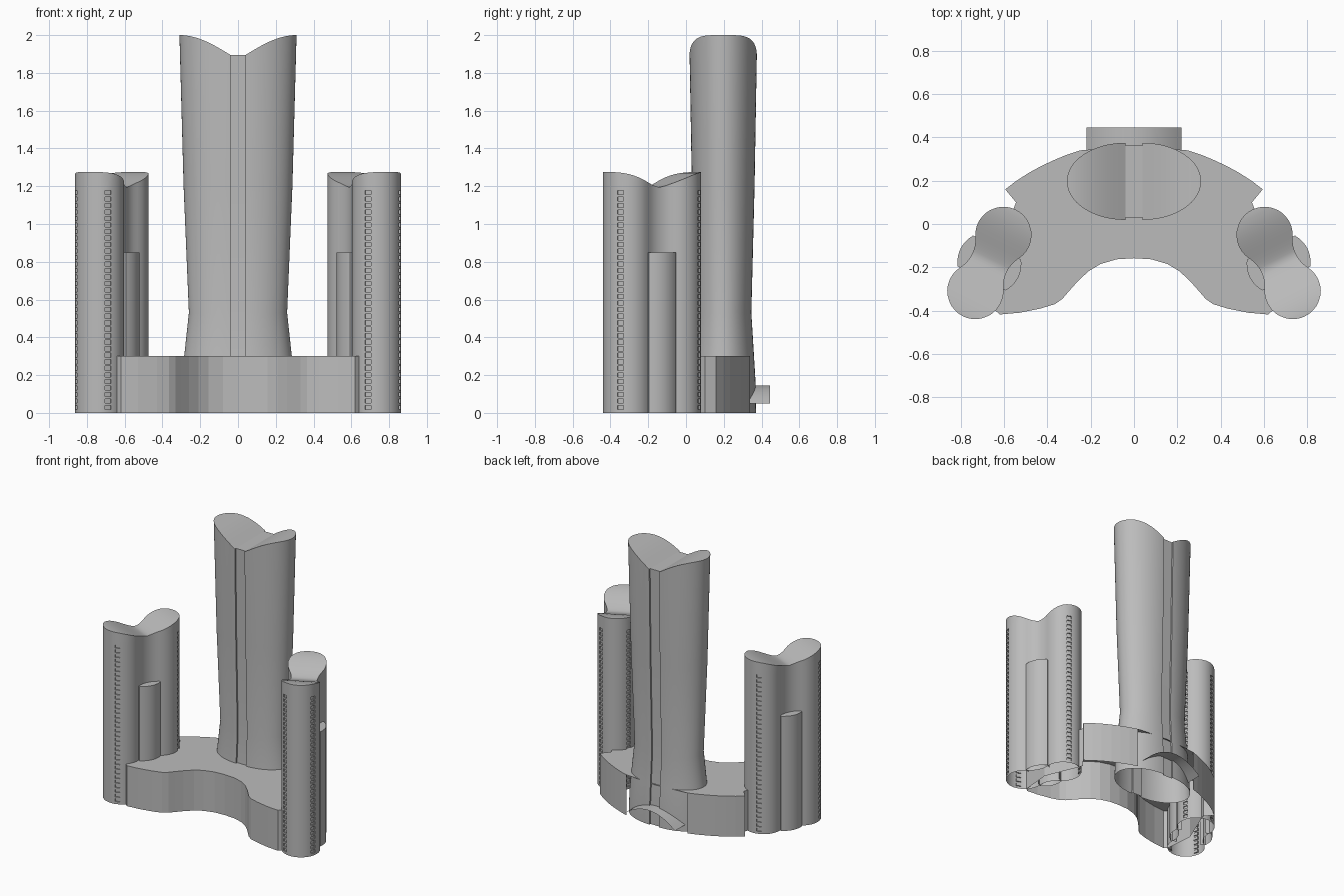
import bpy, bmesh, math
from math import sin, cos, radians, pi, sqrt
from mathutils import Vector

if "Cube" in bpy.data.objects:
    bpy.data.objects.remove(bpy.data.objects["Cube"])

stone = bpy.data.materials.new("warm_grey")
stone.diffuse_color = (0.5, 0.5, 0.5, 1)
stone.use_nodes = True
stone.node_tree.nodes["Principled BSDF"].inputs["Base Color"].default_value = stone.diffuse_color


def finish(bm, name, smooth=0):
    me = bpy.data.meshes.new(name)
    bm.to_mesh(me)
    bm.free()
    me.materials.append(stone)
    ob = bpy.data.objects.new(name, me)
    bpy.context.collection.objects.link(ob)
    if smooth:
        bpy.ops.object.select_all(action='DESELECT')
        ob.select_set(True)
        bpy.context.view_layer.objects.active = ob
        bpy.ops.object.shade_smooth_by_angle(angle=radians(smooth))
    return ob


def ring(half):
    """Closed outline from a half profile running end to end."""
    return [(u, -v) for u, v in half] + [(u, v) for u, v in half[-2:0:-1]]


def loft(bm, rings, cap=True):
    """Open-bottomed shell through equal rings; the cap is made of cross strips."""
    vs = [[bm.verts.new(p) for p in r] for r in rings]
    m = len(vs[0])
    walls = [[bm.faces.new((a[i], a[(i + 1) % m], b[(i + 1) % m], b[i]))
              for i in range(m)] for a, b in zip(vs, vs[1:])]
    if cap:
        t = vs[-1]
        for i in range(m // 2):
            quad = [t[i], t[i + 1], t[(m - i - 1) % m], t[(m - i) % m]]
            quad = list(dict.fromkeys(quad))
            if len(quad) > 2:
                bm.faces.new(quad)
    return walls


# --- central tower: flared oval with a shallow groove front and back
YC, GROOVE = 0.197, 0.04


def tower_half(hx, hy, n=16):
    side = [(GROOVE + (hx - GROOVE) * sin(pi / 2 * i / n), hy * cos(pi / 2 * i / n))
            for i in range(n + 1)]
    side[-1] = (hx, 0)
    right = [(GROOVE, hy - 0.012)] + side
    return [(-x, y) for x, y in reversed(right)] + right


def tower_top(x):
    return 1.895 + 0.105 * sin(pi / 2 * min(1, max(0, abs(x) - GROOVE) / 0.27))


bm = bmesh.new()
levels = [(0, .305, .174), (.15, .299, .172), (.3, .285, .163), (.53, .26, .149), (1.2, .288, .166)]
rings = [[(x, y + YC, z) for x, y in ring(tower_half(hx, hy))] for z, hx, hy in levels]
rings.append([(x, y + YC, tower_top(x)) for x, y in ring(tower_half(.31, .178))])
loft(bm, rings)
finish(bm, "central_tower", 12)

# --- podium: crescent with a scooped front, mirrored outline
left = [(0, .36), (-.25, .34), (-.31, .32), (-.37, .295), (-.43, .267), (-.49, .234), (-.545, .198),
        (-.595, .16), (-.545, .10), (-.56, .06), (-.66, -.18), (-.64, -.40), (-.62, -.418),
        (-.53, -.41), (-.43, -.39), (-.365, -.37), (-.33, -.345), (-.30, -.31), (-.26, -.265),
        (-.21, -.218), (-.155, -.185), (-.08, -.163), (0, -.158)]
outline = left + [(-x, y) for x, y in left[-2:0:-1]]
bm = bmesh.new()
lo, hi = ([bm.verts.new((x, y, z)) for x, y in outline] for z in (0, .3))
n = len(outline)
for i in range(n):
    if i not in (0, n - 1):            # the tower closes the gap at the back
        j = (i + 1) % n
        bm.faces.new((lo[i], lo[j], hi[j], hi[i]))
bm.faces.new(hi)
finish(bm, "podium")

# --- rear entrance canopy: curved sheet
bm = bmesh.new()
rows = []
for i in range(17):
    x = -.22 + .44 * i / 16
    z = .05 + .095 * (1 - (x / .22) ** 2)
    wall = YC + .172 * sqrt(1 - (max(0, abs(x) - GROOVE) / .262) ** 2) - .012
    rows.append((bm.verts.new((x, wall, z)), bm.verts.new((x, .445, z))))
for a, b in zip(rows, rows[1:]):
    bm.faces.new((a[0], b[0], b[1], a[1]))
finish(bm, "entrance_canopy", 30)

# --- side towers: two round ends joined by a narrow waist
AX = Vector((.447, .894))
MID = Vector((-.668, -.18))
R, D, FR, FV = .13, .145, .155, .245
ANGLES = [0, 10, 20, 30, 39.5, 54.5, 65, 76, 87, 98, 109, 120.5]
WINDOW = ANGLES.index(39.5)


def place(u, v, z, s):
    return (s * (MID.x + u * AX.x - v * AX.y), MID.y + u * AX.y + v * AX.x, z)


def silo_half():
    end = [(D + R * cos(radians(a)), R * sin(radians(a))) for a in ANGLES]
    end[0] = (D + R, 0)
    waist = [(FR * sin(radians(a)), FV - FR * cos(radians(a))) for a in (22, 14, 7)]
    pos = end + waist
    return [(-u, v) for u, v in pos] + [(0, FV - FR)] + pos[::-1]


def silo_top(u):
    return 1.195 + .08 * sin(pi / 2 * min(1, abs(u) / .275)) ** 1.4


ROWS, PITCH = 34, .0345
zs = [0] + [z for k in range(ROWS) for z in (.018 + k * PITCH, .040 + k * PITCH)]
half = silo_half()
h = len(half) - 1
m = 2 * h
cols = {WINDOW, h - 1 - WINDOW, h + WINDOW, m - 1 - WINDOW}
for s, side in ((1, "left"), (-1, "right")):
    bm = bmesh.new()
    rings = [[place(u, v, z, s) for u, v in ring(half)] for z in zs]
    rings.append([place(u, v, silo_top(u), s) for u, v in ring(half)])
    walls = loft(bm, rings)
    if s < 0:
        bmesh.ops.reverse_faces(bm, faces=bm.faces[:])
    bm.normal_update()
    # recessed window slots in four vertical columns
    panes = [walls[r][c] for r in range(1, len(walls), 2) for c in cols if r < 2 * ROWS]
    for f in panes:
        nrm = f.normal.copy()
        new = bmesh.ops.extrude_discrete_faces(bm, faces=[f])["faces"][0]
        bmesh.ops.translate(bm, verts=new.verts[:], vec=nrm * -.008)
    finish(bm, side + "_side_tower", 30)

    # bulging bays on both sides of the waist
    for t, where in ((1, "outer"), (-1, "inner")):
        bm = bmesh.new()
        arc = [(-.08 + .16 * i / 10, .124 + .025 * (1 - (i / 5 - 1) ** 2)) for i in range(11)]
        plan = [(-.08, .085)] + arc + [(.08, .085)]
        lo, hi = ([bm.verts.new(place(u, t * v, z, s)) for u, v in plan] for z in (0, .85))
        for i in range(len(plan) - 1):
            bm.faces.new((lo[i], lo[i + 1], hi[i + 1], hi[i]))
        bm.faces.new(hi)
        if s * t > 0:
            bmesh.ops.reverse_faces(bm, faces=bm.faces[:])
        finish(bm, f"{side}_{where}_bay", 30)
